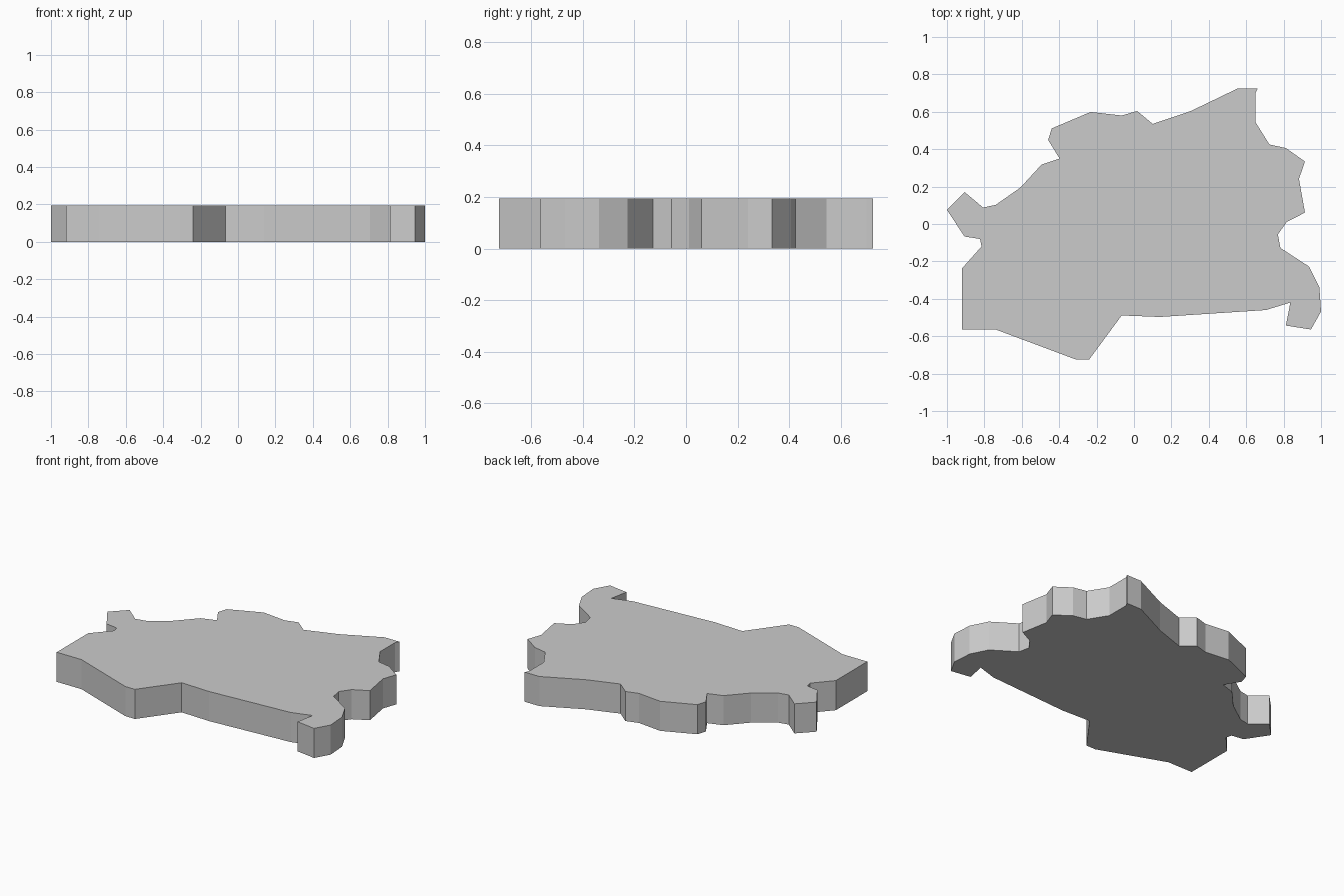
import bpy, bmesh

HEIGHT = 0.194

# Irregular plan outline, clockwise from the back right corner
OUTLINE = [
    (.555, .725), (.662, .725), (.649, .70), (.649, .545), (.724, .425),
    (.812, .406), (.914, .334), (.882, .241), (.914, .061), (.817, .011),
    (.769, -.056), (.783, -.128), (.935, -.227), (.991, -.337), (1, -.468),
    (.946, -.564), (.812, -.543), (.836, -.42), (.705, -.46), (.138, -.497),
    (-.066, -.489), (-.24, -.725), (-.309, -.725), (-.74, -.564), (-.92, -.564),
    (-.92, -.238), (-.815, -.12), (-.823, -.08), (-.906, -.067), (-1, .075),
    (-.906, .171), (-.807, .088), (-.74, .102), (-.607, .195), (-.494, .318),
    (-.398, .35), (-.459, .449), (-.44, .511), (-.232, .599), (-.066, .58),
    (.017, .604), (.1, .535), (.304, .604),
]


def extruded_slab(name, outline, height):
    bm = bmesh.new()
    base = bm.faces.new([bm.verts.new((x, y, 0)) for x, y in outline])
    # Raise a copy of the base to make the walls and the top
    raised = bmesh.ops.extrude_face_region(bm, geom=[base], use_keep_orig=True)["geom"]
    bmesh.ops.translate(bm, vec=(0, 0, height),
                        verts=[v for v in raised if isinstance(v, bmesh.types.BMVert)])
    bmesh.ops.recalc_face_normals(bm, faces=bm.faces)
    mesh = bpy.data.meshes.new(name)
    bm.to_mesh(mesh)
    bm.free()
    obj = bpy.data.objects.new(name, mesh)
    bpy.context.collection.objects.link(obj)
    return obj


# Flat slab with vertical walls
extruded_slab("rock_slab", OUTLINE, HEIGHT)
